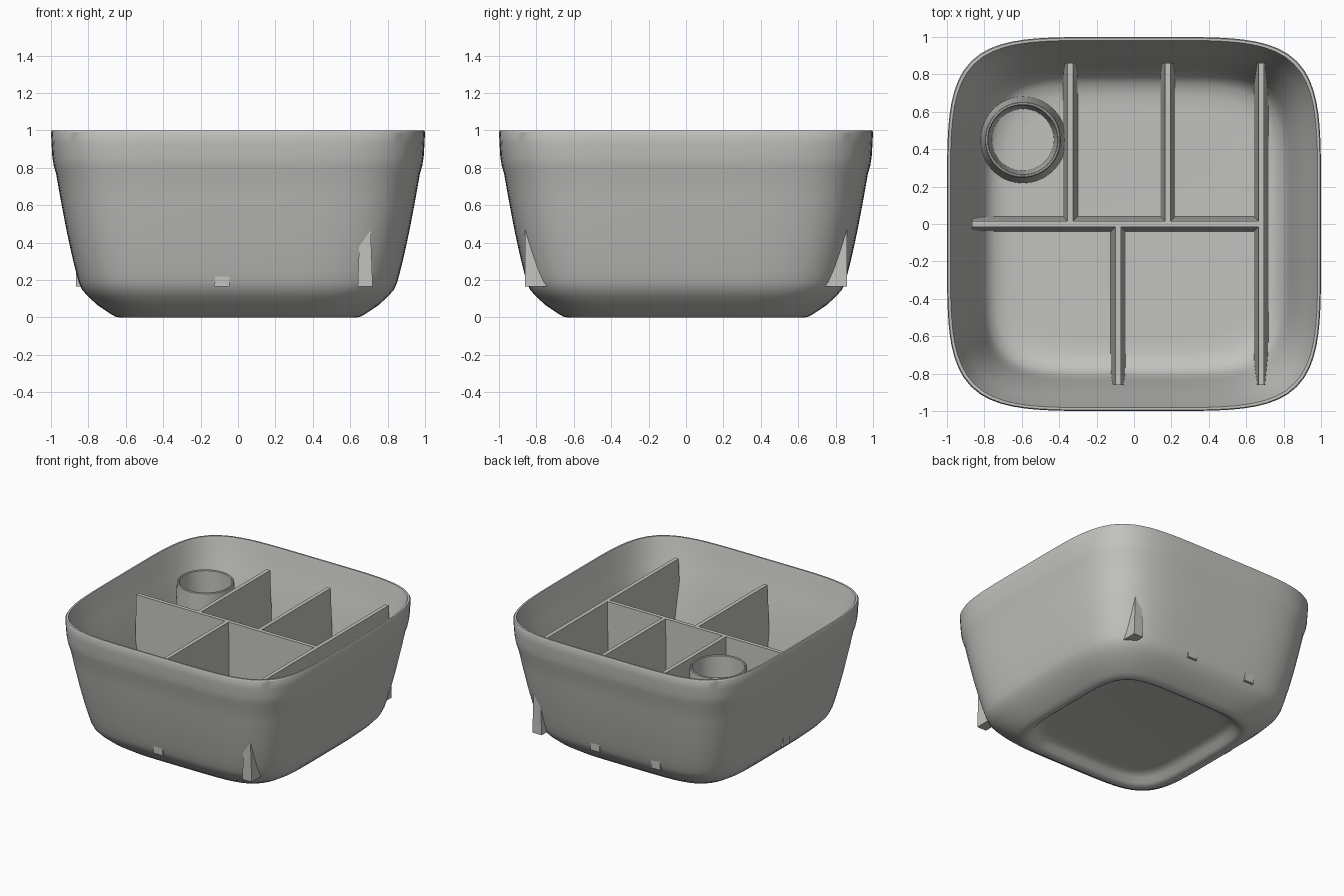
import bpy, bmesh, math

cube = bpy.data.objects.get("Cube")
if cube:
    bpy.data.objects.remove(cube, do_unlink=True)

grey = bpy.data.materials.new("warm grey plastic")
grey.use_nodes = True
COLOUR = (0.54, 0.54, 0.52, 1)
grey.diffuse_color = COLOUR
grey.node_tree.nodes["Principled BSDF"].inputs["Base Color"].default_value = COLOUR


def finish(bm, name, angle=35):
    bmesh.ops.recalc_face_normals(bm, faces=bm.faces)
    mesh = bpy.data.meshes.new(name)
    bm.to_mesh(mesh)
    bm.free()
    mesh.materials.append(grey)
    obj = bpy.data.objects.new(name, mesh)
    bpy.context.collection.objects.link(obj)
    bpy.ops.object.select_all(action='DESELECT')
    obj.select_set(True)
    bpy.context.view_layer.objects.active = obj
    bpy.ops.object.shade_smooth_by_angle(angle=math.radians(angle))
    return obj


def loft(name, profile, power, segments, closed=False, centre=(0, 0)):
    """Sweep a (half width, height) profile round a superellipse outline."""
    bm = bmesh.new()
    rings = []
    for width, z in profile:
        ring = []
        for i in range(segments):
            a = 2 * math.pi * i / segments
            c, s = math.cos(a), math.sin(a)
            r = width * (abs(c) ** power + abs(s) ** power) ** (-1 / power)
            ring.append(bm.verts.new((centre[0] + r * c, centre[1] + r * s, z)))
        rings.append(ring)
    pairs = list(zip(rings, rings[1:]))
    if closed:
        pairs.append((rings[-1], rings[0]))
    else:
        bm.faces.new(rings[0])
        bm.faces.new(rings[-1])
    for low, high in pairs:
        for i in range(segments):
            j = (i + 1) % segments
            bm.faces.new((low[i], low[j], high[j], high[i]))
    return finish(bm, name)


# Bowl: recessed underside, outer wall with rim band, inner wall, floor
outside = [(0.50, 0.07), (0.54, 0.065), (0.57, 0.045), (0.595, 0.015),
           (0.615, 0.002), (0.635, 0), (0.655, 0.004), (0.68, 0.018),
           (0.75, 0.065), (0.80, 0.11), (0.835, 0.15), (0.852, 0.19),
           (0.868, 0.25), (0.89, 0.34), (0.92, 0.48), (0.95, 0.64),
           (0.973, 0.77), (0.985, 0.81), (0.993, 0.86), (0.997, 0.93),
           (1.0, 0.99), (0.995, 1.0)]
inside = [(0.982, 1.0), (0.976, 0.98), (0.96, 0.9), (0.93, 0.8),
          (0.90, 0.69), (0.865, 0.54), (0.835, 0.39), (0.815, 0.29),
          (0.79, 0.235), (0.75, 0.2), (0.69, 0.183), (0.62, 0.18)]
loft("bowl", outside + inside, 5, 128)

# Drafted dividers: wide at the base, narrow along the top edge
BASE, TOP = 0.165, 0.875


def divider(name, start, end):
    (x0, y0), (x1, y1) = start, end
    length = math.hypot(x1 - x0, y1 - y0)
    nx, ny = -(y1 - y0) / length, (x1 - x0) / length
    bm = bmesh.new()
    section = [(-0.04, BASE), (0.04, BASE), (0.015, TOP), (-0.015, TOP)]
    ends = [[bm.verts.new((x + nx * o, y + ny * o, z)) for o, z in section]
            for x, y in (start, end)]
    bm.faces.new(ends[0])
    bm.faces.new(ends[1])
    for i in range(4):
        j = (i + 1) % 4
        bm.faces.new((ends[0][i], ends[0][j], ends[1][j], ends[1][i]))
    finish(bm, name)


REACH = 0.86
divider("cross_divider", (-REACH - 0.005, 0), (0.68, 0))
divider("side_divider", (0.68, -REACH), (0.68, REACH))
divider("front_divider", (-0.085, -REACH), (-0.085, 0))
for label, x in (("right", -0.34), ("left", 0.18)):
    divider("back_divider_" + label, (x, 0), (x, REACH))

# Round holder with drafted inner and outer walls
holder = [(0.232, BASE), (0.202, TOP - 0.005), (0.197, TOP),
          (0.19, TOP), (0.185, TOP - 0.005), (0.165, BASE)]
loft("round_holder", holder, 2, 64, closed=True, centre=(-0.594, 0.45))
